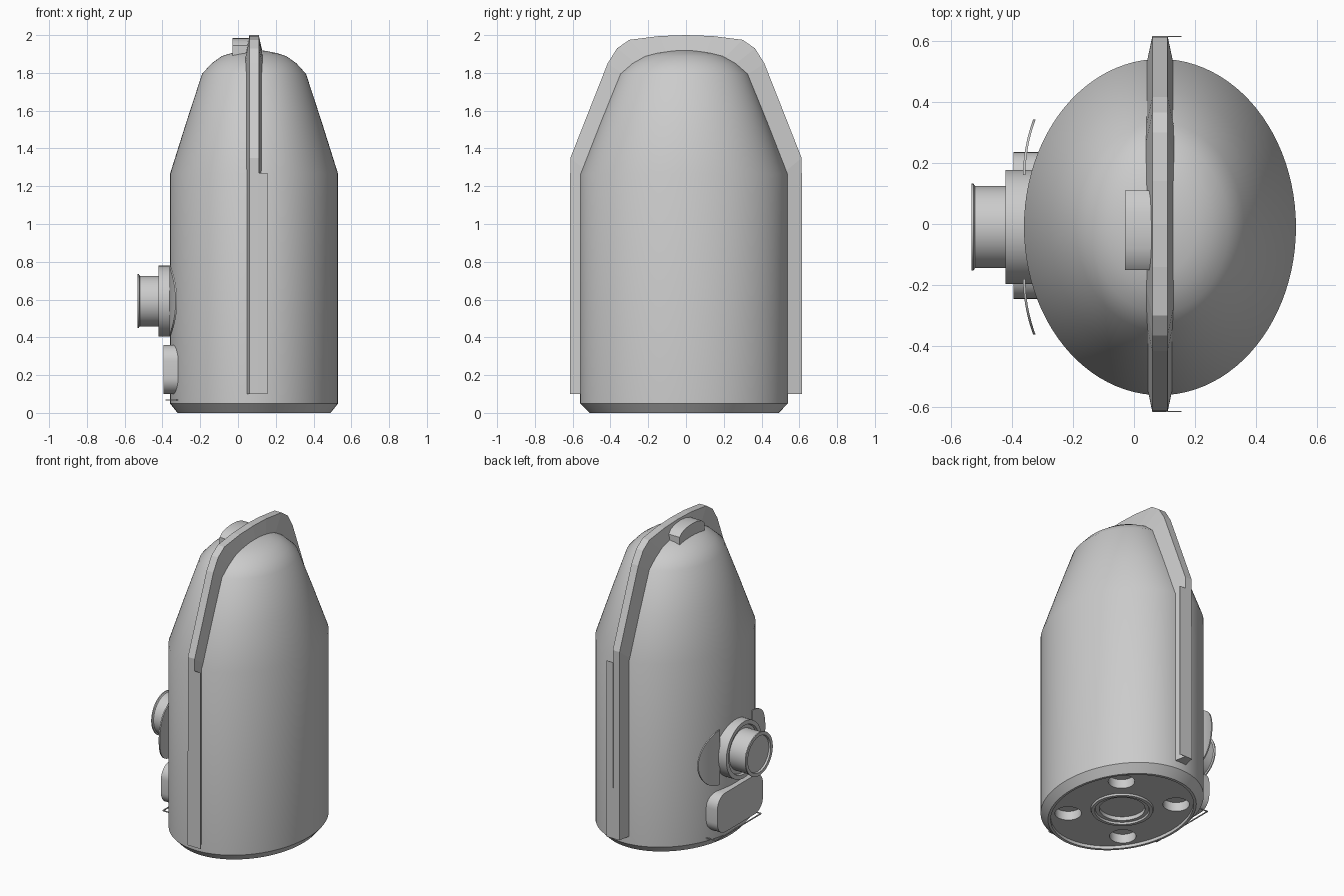
import bpy, math

if "Cube" in bpy.data.objects:
    bpy.data.objects.remove(bpy.data.objects["Cube"])

CX, CY = 0.085, -0.01      # axis of the oval body
NZ = 0.592                 # height of the side port

grey = bpy.data.materials.new("plain_grey")
grey.diffuse_color = (0.6, 0.6, 0.6, 1)
grey.use_nodes = True
grey.node_tree.nodes["Principled BSDF"].inputs["Base Color"].default_value = grey.diffuse_color


def make(name, verts, faces, smooth=True):
    me = bpy.data.meshes.new(name)
    me.from_pydata(verts, [], faces)
    me.materials.append(grey)
    ob = bpy.data.objects.new(name, me)
    bpy.context.collection.objects.link(ob)
    select(ob)
    bpy.ops.object.mode_set(mode='EDIT')
    bpy.ops.mesh.select_all(action='SELECT')
    bpy.ops.mesh.normals_make_consistent(inside=False)
    bpy.ops.object.mode_set(mode='OBJECT')
    if smooth:
        bpy.ops.object.shade_smooth_by_angle(angle=math.radians(32))
    return ob


def select(ob):
    bpy.ops.object.select_all(action='DESELECT')
    bpy.context.view_layer.objects.active = ob
    ob.select_set(True)


def loft(name, rings, closed=False, smooth=True):
    """Join equal rings of points; cap the ends, or close into a loop."""
    n, m = len(rings[0]), len(rings)
    verts = [p for r in rings for p in r]
    faces = [(i * n + j, i * n + (j + 1) % n,
              (i + 1) % m * n + (j + 1) % n, (i + 1) % m * n + j)
             for i in range(m if closed else m - 1) for j in range(n)]
    if not closed:
        faces += [tuple(range(n)), tuple(range((m - 1) * n, m * n))]
    return make(name, verts, faces, smooth)


def lathe_z(name, profile, cx, cy, sy=1.0, n=96, closed=False):
    ang = [2 * math.pi * k / n for k in range(n)]
    return loft(name, [[(cx + r * math.cos(a), cy + sy * r * math.sin(a), z)
                        for a in ang] for r, z in profile], closed)


def lathe_x(name, profile, cy, cz, n=64):
    ang = [2 * math.pi * k / n for k in range(n)]
    return loft(name, [[(x, cy + r * math.cos(a), cz + r * math.sin(a))
                        for a in ang] for x, r in profile])


def box(name, lo, hi):
    return loft(name, [[(lo[0], lo[1], z), (hi[0], lo[1], z),
                        (hi[0], hi[1], z), (lo[0], hi[1], z)]
                       for z in (lo[2], hi[2])], smooth=False)


# oval body with recessed base, tapered shoulders and low dome
body = lathe_z("body", [(0.39, 0.02), (0.39, 0.0), (0.405, 0.0), (0.445, 0.05),
                        (0.445, 1.265), (0.36, 1.535), (0.275, 1.795),
                        (0.225, 1.85), (0.172, 1.888), (0.12, 1.905),
                        (0.06, 1.917), (0.008, 1.92)], CX, CY, 0.55 / 0.445)

# four foot holes and a central well cut into the base
holes = [(CX + sx * 0.215, CY + sy * 0.25, 0.08, 0.08)
         for sx in (-1, 1) for sy in (-1, 1)] + [(CX, CY, 0.138, 0.045)]
for x, y, r, top in holes:
    cutter = lathe_z("hole_cutter", [(r, -0.05), (r, top)], x, y, n=48)
    cutter.hide_render = True
    mod = body.modifiers.new("hole", 'BOOLEAN')
    mod.operation, mod.solver, mod.object = 'DIFFERENCE', 'EXACT', cutter
    select(body)
    bpy.ops.object.modifier_apply(modifier=mod.name)
    bpy.data.objects.remove(cutter)
select(body)
bpy.ops.object.shade_smooth_by_angle(angle=math.radians(32))

# ring round the central well
lathe_z("base_ring", [(0.19, 0.022), (0.185, 0.008), (0.165, 0.008), (0.16, 0.022)],
        CX, CY, n=64, closed=True)

# tapered seam rib running up one side, over the top and down the other
half = [((0.615, 0.10), (0.51, 0.10)), ((0.612, 1.35), (0.51, 1.265)),
        ((0.415, 1.85), (0.31, 1.78)), ((0.365, 1.93), (0.26, 1.845)),
        ((0.30, 1.975), (0.20, 1.875)), ((0.14, 1.995), (0.10, 1.89))]
path = [((-o[0], o[1]), (-i[0], i[1])) for o, i in half]
path += [((0, 2.0), (0, 1.9))] + half[::-1]
loft("seam_rib", [[(0.06, *o), (0.11, *o), (0.132, *i), (0.038, *i)]
                  for o, i in path], smooth=False)

# thin flanges beside the rib
for s in (-1, 1):
    y0, y1 = sorted((s * 0.612, s * 0.615))
    box("rib_flange", (0.105, y0, 0.10), (0.155, y1, 1.27))

# arched handle on the top
arch = [(-0.15, 1.89), (-0.15, 1.945), (-0.125, 1.967), (-0.08, 1.981), (-0.02, 1.986),
        (0.04, 1.981), (0.085, 1.967), (0.11, 1.945), (0.11, 1.89)]
loft("top_handle", [[(x, y, z) for y, z in arch] for x in (-0.03, 0.065)])

# round port with collar, lip and recessed face
lathe_x("side_port", [(-0.25, 0.187), (-0.42, 0.187), (-0.42, 0.16), (-0.405, 0.155),
                      (-0.405, 0.134), (-0.52, 0.134), (-0.525, 0.142),
                      (-0.532, 0.142), (-0.532, 0.12), (-0.52, 0.117)], CY, NZ)

# curved half-round wings each side of the port
for s in (-1, 1):
    rings = []
    for k in range(17):
        u = math.sin(k / 16 * math.pi / 2)
        h = 0.18 * math.cos(k / 16 * math.pi / 2) + 0.001
        x, y = -0.363 + 0.033 * u * u, CY + s * (0.17 + 0.182 * u)
        rings.append([(x, y, NZ - h), (x, y, NZ + h),
                      (x + 0.008, y, NZ + h), (x + 0.008, y, NZ - h)])
    loft("port_wing", rings)

# rounded panel below the port
outline = []
for c, (sy, sz) in enumerate([(1, 1), (-1, 1), (-1, -1), (1, -1)]):
    for k in range(9):
        a = math.pi / 2 * (c + k / 8)
        outline.append((-0.005 + sy * 0.155 + 0.085 * math.cos(a),
                        0.23 + sz * 0.045 + 0.085 * math.sin(a)))
loft("lower_panel", [[(x, y, z) for y, z in outline] for x in (-0.395, -0.25)])

# thin wire bail under the panel
box("bail_front", (-0.385, -0.245, 0.066), (-0.379, 0.235, 0.072))
for y in (-0.245, 0.229):
    box("bail_side", (-0.385, y, 0.066), (-0.30, y + 0.006, 0.072))
